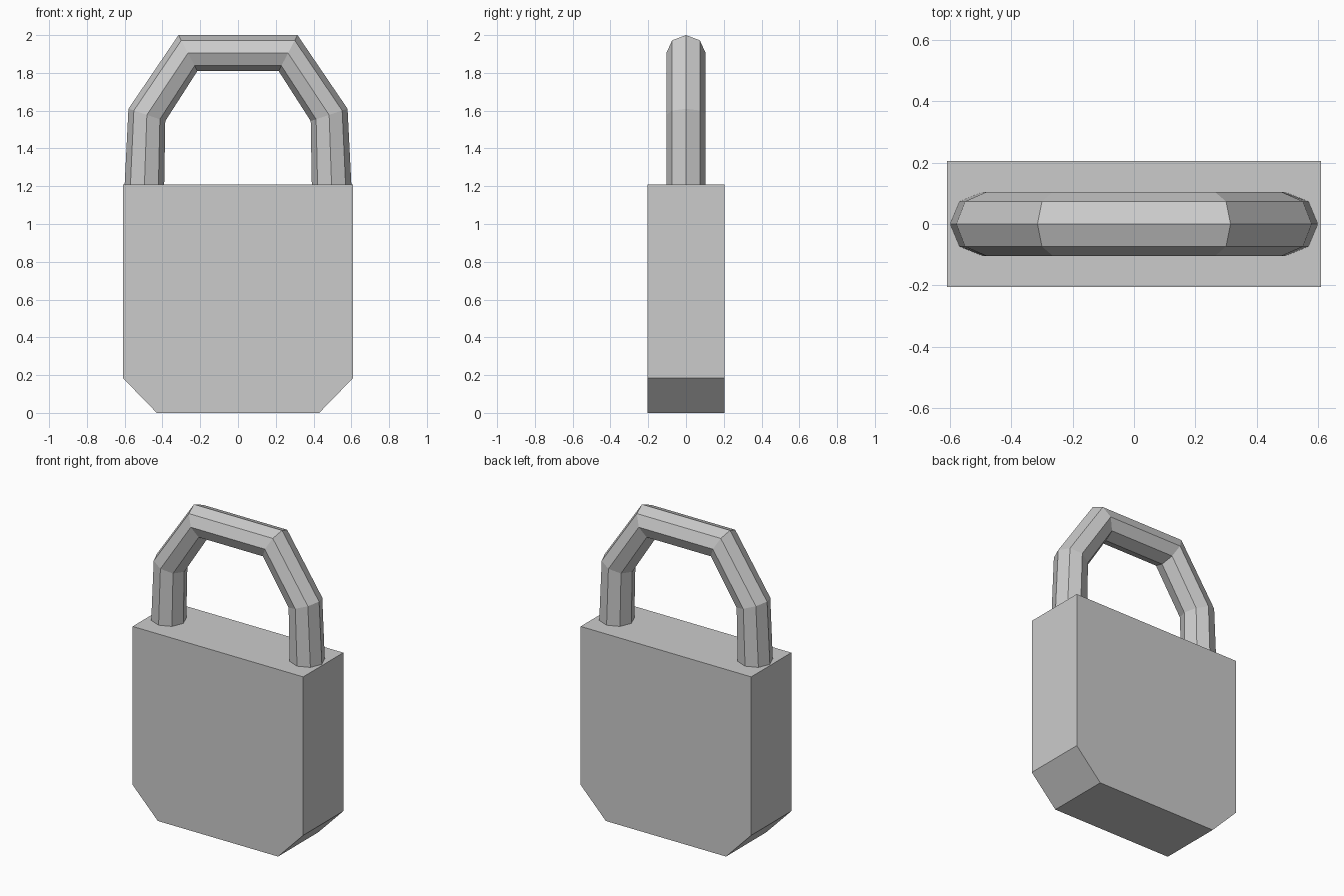
import bpy, bmesh, math
from mathutils import Vector

if "Cube" in bpy.data.objects:
    bpy.data.objects.remove(bpy.data.objects["Cube"])


def finish(bm, name):
    bmesh.ops.recalc_face_normals(bm, faces=bm.faces)
    mesh = bpy.data.meshes.new(name)
    bm.to_mesh(mesh)
    bm.free()
    obj = bpy.data.objects.new(name, mesh)
    bpy.context.collection.objects.link(obj)
    return obj


# Lock body: front profile with cut lower corners, extruded in depth
DEPTH = 0.205
half = [(0.43, 0), (0.61, 0.185), (0.61, 1.21)]
profile = half + [(-x, z) for x, z in reversed(half)]
bm = bmesh.new()
face = bm.faces.new([bm.verts.new((x, -DEPTH, z)) for x, z in profile])
ext = bmesh.ops.extrude_face_region(bm, geom=[face])
moved = [g for g in ext["geom"] if isinstance(g, bmesh.types.BMVert)]
bmesh.ops.translate(bm, verts=moved, vec=(0, 2 * DEPTH, 0))
finish(bm, "lock_body")

# Shackle: octagonal tube swept through (outer, inner) points of each bend
SIDES, RADIUS = 8, 0.104
right = [((0.601, 1.19), (0.391, 1.19)),
         ((0.58, 1.61), (0.385, 1.545)),
         ((0.315, 2.0), (0.215, 1.81))]
path = right + [((-a, b), (-c, d)) for (a, b), (c, d) in reversed(right)]
bm = bmesh.new()
rings = []
for outer, inner in path:
    o, i = Vector((outer[0], 0, outer[1])), Vector((inner[0], 0, inner[1]))
    mid, arm = (o + i) / 2, (o - i) / 2
    ring = []
    for k in range(SIDES):
        a = math.tau * k / SIDES
        ring.append(bm.verts.new(mid + arm * math.cos(a) + Vector((0, RADIUS * math.sin(a), 0))))
    rings.append(ring)
for r0, r1 in zip(rings, rings[1:]):
    for k in range(SIDES):
        n = (k + 1) % SIDES
        bm.faces.new((r0[k], r0[n], r1[n], r1[k]))
bm.faces.new(rings[0])
bm.faces.new(rings[-1])
finish(bm, "shackle")
